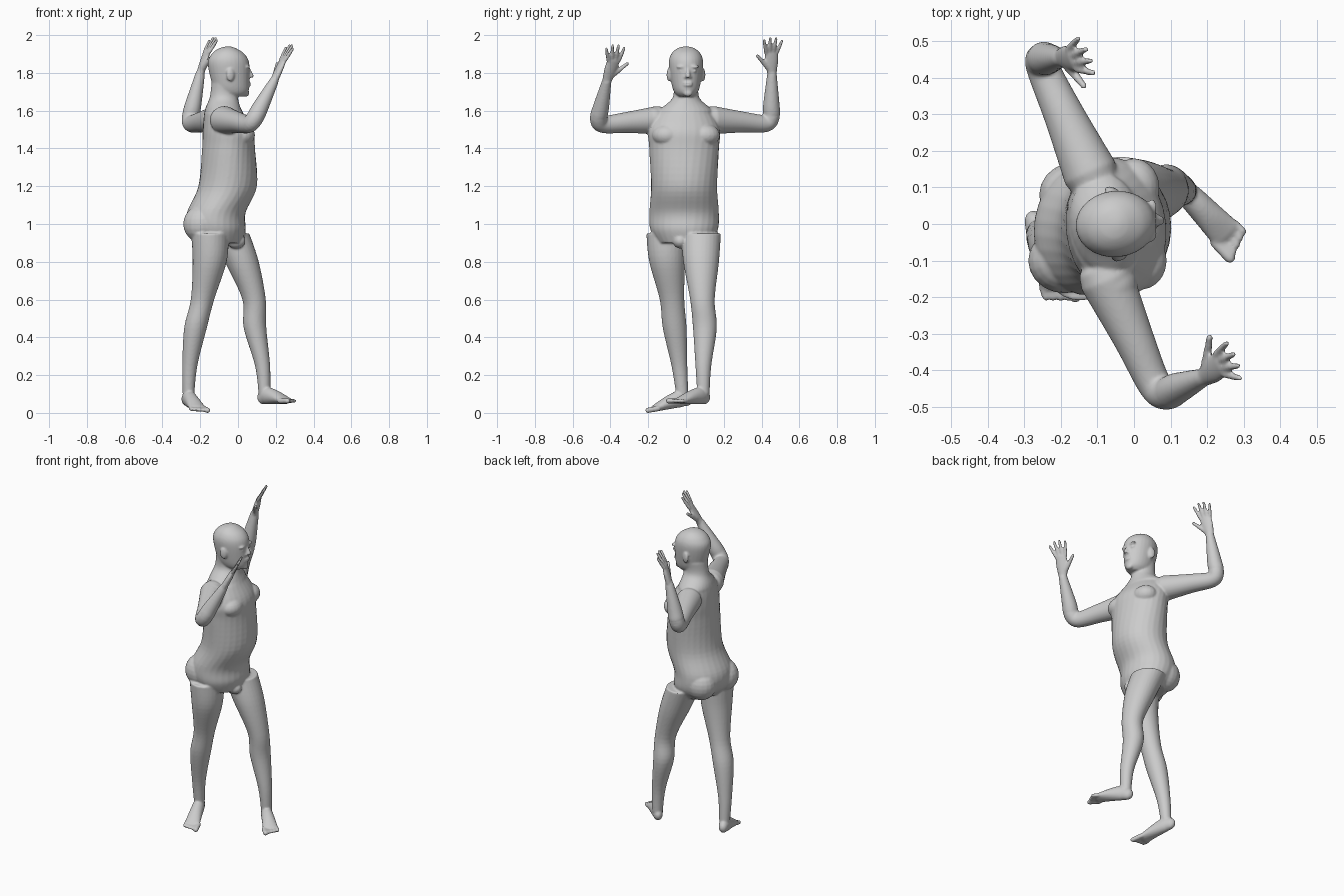
import bpy, bmesh, math
from mathutils import Vector, Matrix

cube = bpy.data.objects.get("Cube")
if cube:
    bpy.data.objects.remove(cube, do_unlink=True)

skin = bpy.data.materials.new("plain_grey")
skin.use_nodes = True
skin.diffuse_color = (0.6, 0.6, 0.6, 1)
skin.node_tree.nodes["Principled BSDF"].inputs["Base Color"].default_value = skin.diffuse_color

bm = bmesh.new()
SIDES = 28
STEPS = 6
UP = Vector((0, 0, 1))


def spline(rows):
    """Smooth interpolation between rows of numbers."""
    out = []
    last = len(rows) - 1
    for i in range(last):
        before, start, end, after = (rows[max(0, min(last, i + k))] for k in (-1, 0, 1, 2))
        for step in range(STEPS):
            t = step / STEPS
            ease_in, ease_out = t * (1 - t) ** 2, t * t * (t - 1)
            blend = t * t * (3 - 2 * t)
            out.append([q + (r - q) * blend + (r - p) / 2 * ease_in + (w - q) / 2 * ease_out
                        for p, q, r, w in zip(before, start, end, after)])
    return out + [list(rows[last])]


def loft(rings):
    """Closed skin over rings of (centre, half axis, other half axis)."""
    loops = []
    for centre, u, v in rings:
        angles = [math.tau * k / SIDES for k in range(SIDES)]
        loops.append([bm.verts.new(centre + u * math.cos(a) + v * math.sin(a)) for a in angles])
    faces = [bm.faces.new(loops[0][::-1]), bm.faces.new(loops[-1])]
    for low, high in zip(loops, loops[1:]):
        for k in range(SIDES):
            n = (k + 1) % SIDES
            faces.append(bm.faces.new((low[k], low[n], high[n], high[k])))
    bmesh.ops.recalc_face_normals(bm, faces=faces)


def stack(rows, twist):
    """Level sections of (height, back, front, half width), turned by twist(height)."""
    rings = []
    for z, back, front, half in spline(rows):
        turn = Matrix.Rotation(math.radians(twist(z)), 3, 'Z')
        rings.append((Vector(((back + front) / 2, -0.01 if z < 1.6 else 0, z)),
                      turn @ Vector(((front - back) / 2, 0, 0)), turn @ Vector((0, half, 0))))
    loft(rings)


def tube(points, widths, heights, side):
    """Round-ended tube along points; widths lie along side, heights across it."""
    rows = spline([(*p, w, h) for p, w, h in zip(points, widths, heights)])
    rings = []
    for i, row in enumerate(rows):
        tangent = Vector(rows[min(i + 1, len(rows) - 1)][:3]) - Vector(rows[max(i - 1, 0)][:3])
        tangent.normalize()
        u = (side - tangent * side.dot(tangent)).normalized()
        rings.append((Vector(row[:3]), u * row[3], tangent.cross(u) * row[4]))

    def cap(end, neighbour):
        centre, u, v = end
        out = (centre - neighbour[0]).normalized() * v.length
        return [(centre + out * math.sin(a), u * math.cos(a), v * math.cos(a)) for a in (0.5, 1, 1.4)]

    loft(cap(rings[0], rings[1])[::-1] + rings + cap(rings[-1], rings[-2]))


def blob(centre, size, yaw=0):
    """Ellipsoid used for muscle masses and features."""
    place = (Matrix.Translation(centre) @ Matrix.Rotation(math.radians(yaw), 4, 'Z')
             @ Matrix.Diagonal((*size, 1)))
    bmesh.ops.create_uvsphere(bm, u_segments=20, v_segments=12, radius=1, matrix=place)


# Torso and neck, twisting from hips to shoulders
stack([(0.9, -0.2, 0.02, 0.14), (0.97, -0.26, 0.04, 0.18), (1.06, -0.27, 0.04, 0.185),
       (1.2, -0.21, 0.1, 0.175), (1.4, -0.19, 0.09, 0.185), (1.5, -0.185, 0.08, 0.19),
       (1.6, -0.175, 0.02, 0.14), (1.67, -0.15, 0, 0.07), (1.75, -0.14, 0, 0.07)],
      lambda z: max(-12, min(9, 36 * (z - 1.28))))
blob((-0.01, -0.03, 0.91), (0.05, 0.04, 0.04))

# Buttocks, chest and shoulder masses
for right in (0, 1):
    blob((-0.16 - 0.03 * right, 0.08 - 0.18 * right, 1), (0.1, 0.09, 0.1))
    blob((-0.12 + 0.06 * right, 0.15 - 0.32 * right, 1.55), (0.07, 0.07, 0.07))
    blob((0.02 * right, 0.1 - 0.2 * right, 1.47), (0.07, 0.08, 0.06))

# Head
stack([(1.675, -0.07, 0.03, 0.04), (1.7, -0.12, 0.055, 0.063), (1.75, -0.14, 0.06, 0.078),
       (1.85, -0.16, 0.06, 0.091), (1.9, -0.14, 0.035, 0.078), (1.93, -0.1, -0.01, 0.046),
       (1.94, -0.06, -0.04, 0.01)], lambda z: 6)

# Nose, brow, eyes, ears, lips and chin
tube([Vector((0.055, 0.01, 1.82)), Vector((0.074, 0.01, 1.783))],
     (0.008, 0.014), (0.009, 0.01), Vector((0, 1, 0)))
for s in (-1, 1):
    blob((0.05, 0.01 + 0.035 * s, 1.832), (0.013, 0.025, 0.008))
    blob((0.046, 0.01 + 0.033 * s, 1.81), (0.012, 0.014, 0.008))
    blob((0.058, 0.01 + 0.012 * s, 1.777), (0.012, 0.009, 0.007))
    blob((-0.05 - 0.01 * s, 0.09 * s, 1.79), (0.022, 0.011, 0.036), -18 * s)
for z in (1.735, 1.746):
    blob((0.056, 0.01, z), (0.012, 0.026, 0.006))
blob((0.042, 0.01, 1.692), (0.018, 0.024, 0.018))


def leg(xs, ys):
    """Hip, thigh, knee, calf, shin and ankle sections share their sizes."""
    heights = (0.95, 0.8, 0.6, 0.45, 0.25, 0.1)
    radii = (0.1, 0.09, 0.062, 0.06, 0.04, 0.031)
    rings = []
    for x, y, z, r in spline(list(zip(xs, ys, heights, radii))):
        rings.append((Vector((x, y, z)), Vector((r, 0, 0)), Vector((0, r * 1.05, 0))))
    loft(rings)


def foot(heel, ball, inner):
    """Foot from heel to ball along the sole, and five toes; inner is the big toe's side."""
    heel, ball = Vector(heel), Vector(ball)
    along = (ball - heel).normalized()
    across = along.cross(UP).normalized() * inner
    heights = (0.038, 0.045, 0.035, 0.019)
    spine = [heel.lerp(ball, t) + UP * h for t, h in zip((0, 0.2, 0.6, 1), heights)]
    tube(spine, (0.029, 0.035, 0.04, 0.046), heights, across)
    for i in range(5):
        r = 0.0145 if i == 0 else 0.0105
        root = ball + across * (0.038 - 0.019 * i) + UP * 0.016
        tip = root + along * (0.058 - 0.007 * i)
        tube([root, tip], (r, r), (r, r), across)


# Left leg strides forward, right leg trails
leg((-0.04, 0.02, 0.085, 0.09, 0.13, 0.14), (0.08, 0.08, 0.087, 0.1, 0.092, 0.092))
leg((-0.148, -0.15, -0.188, -0.225, -0.255, -0.262), (-0.105, -0.1, -0.074, -0.06, -0.035, -0.02))
foot((0.135, 0.095, 0.045), (0.25, -0.025, 0.047), 1)
foot((-0.27, 0, 0.035), (-0.215, -0.16, 0.007), -1)


def arm(shoulder, elbow, wrist, knuckle, turn):
    """Bent arm with a flat palm, four spread fingers and a thumb."""
    shoulder, elbow, wrist, knuckle = map(Vector, (shoulder, elbow, wrist, knuckle))
    path = [shoulder, shoulder.lerp(elbow, 0.5), shoulder.lerp(elbow, 0.9),
            elbow.lerp(wrist, 0.15), elbow.lerp(wrist, 0.4), wrist]
    radii = (0.075, 0.056, 0.046, 0.046, 0.043, 0.025)
    tube(path, radii, radii, Vector((0.3, 0.2, 1)))
    side = Vector((-0.4, 1, 0)).normalized() * turn
    tube([wrist, wrist.lerp(knuckle, 0.55), knuckle],
         (0.025, 0.036, 0.037), (0.02, 0.018, 0.013), side)
    reach = Vector((0.04, 0.01, 0.075))
    for i, length in enumerate((0.85, 1.05, 1.05, 0.9)):
        offset = side * (0.02 * i - 0.03)
        root = knuckle + offset
        tip = knuckle + offset * 1.7 + reach * length
        tube([root, root.lerp(tip, 0.5), tip], (0.0105, 0.01, 0.008), (0.0105, 0.01, 0.008), side)
    root = wrist.lerp(knuckle, 0.3) + side * 0.02
    tip = knuckle + side * 0.08 - UP * 0.015
    tube([root, root.lerp(tip, 0.5), tip], (0.016, 0.012, 0.009), (0.015, 0.012, 0.009), UP)


# Right arm is raised forward, left arm is raised to the side
arm((-0.075, -0.15, 1.55), (0.07, -0.47, 1.525), (0.19, -0.42, 1.755), (0.237, -0.383, 1.865), 1)
arm((-0.12, 0.14, 1.55), (-0.26, 0.45, 1.53), (-0.2, 0.455, 1.795), (-0.167, 0.452, 1.905), -1)

# Fuse everything into one skin
mesh = bpy.data.meshes.new("body")
bm.to_mesh(mesh)
bm.free()
mesh.materials.append(skin)
body = bpy.data.objects.new("body", mesh)
bpy.context.collection.objects.link(body)
fuse = body.modifiers.new("fuse", 'REMESH')
fuse.mode = 'VOXEL'
fuse.voxel_size = 0.006
fuse.use_smooth_shade = True
relax = body.modifiers.new("relax", 'SMOOTH')
relax.factor = 0.5
relax.iterations = 4
